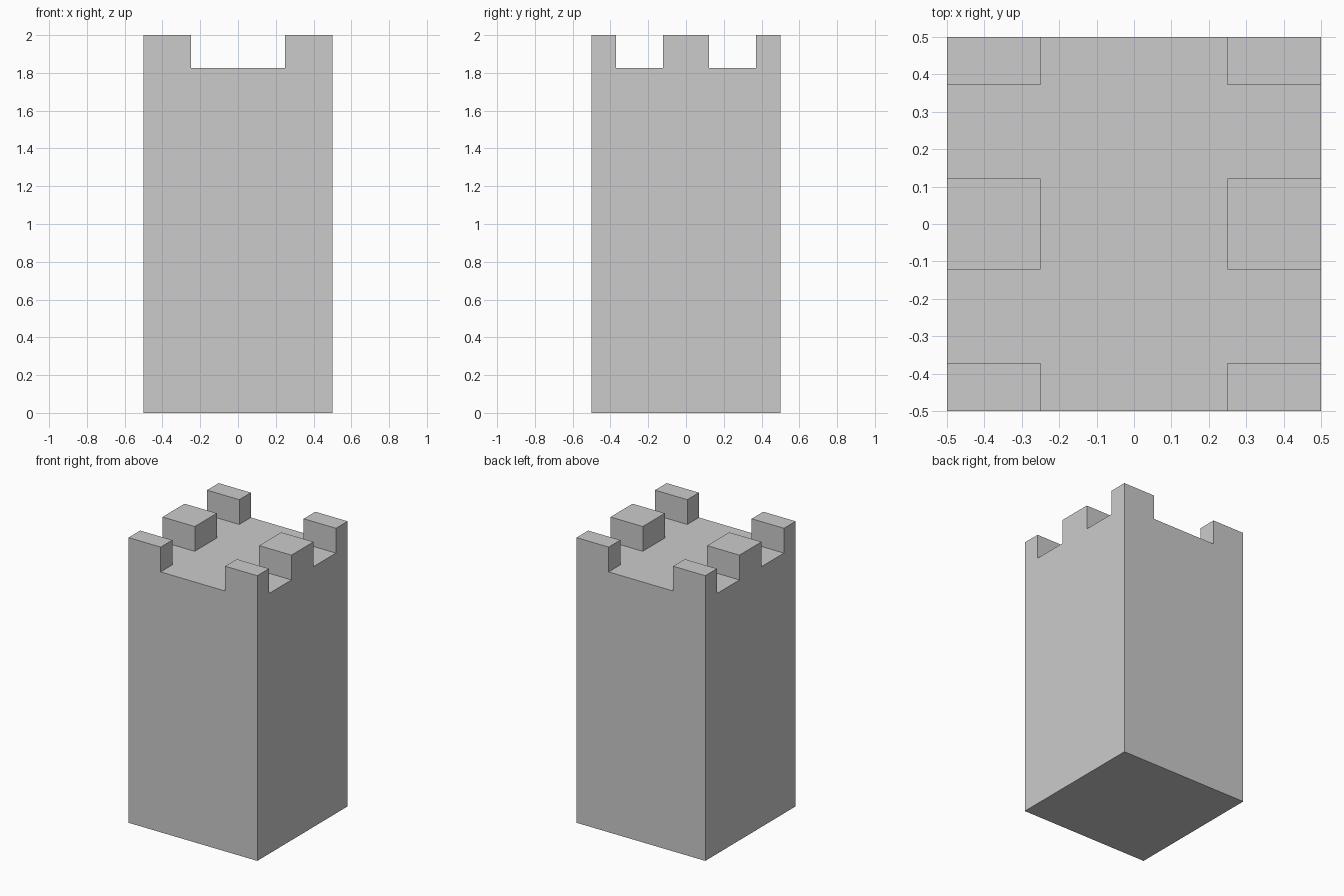
import bpy, bmesh, math
from mathutils import Matrix, Vector

if "Cube" in bpy.data.objects:
    bpy.data.objects.remove(bpy.data.objects["Cube"])

FLOOR, TOP = 1.826, 2.0
CUTS = {0: (-0.25, 0.25), 1: (-0.371, -0.122, 0.122, 0.371)}

# Tower body
bm = bmesh.new()
bmesh.ops.create_cube(bm, size=1, matrix=Matrix.Translation((0, 0, FLOOR / 2))
                      @ Matrix.Diagonal((1, 1, FLOOR, 1)))

# Slice along the battlement lines
for axis, values in CUTS.items():
    for v in values:
        co, no = Vector((0, 0, 0)), Vector((0, 0, 0))
        co[axis], no[axis] = v, 1
        bmesh.ops.bisect_plane(bm, geom=bm.verts[:] + bm.edges[:] + bm.faces[:],
                               plane_co=co, plane_no=no)

# Raise three merlons on the left and right sides
cells = []
for f in bm.faces:
    c = f.calc_center_median()
    if f.normal.z > 0.9 and abs(c.x) > 0.25 and (abs(c.y) < 0.1 or abs(c.y) > 0.4):
        cells.append(f)
raised = bmesh.ops.extrude_discrete_faces(bm, faces=cells)["faces"]
for f in raised:
    bmesh.ops.translate(bm, verts=f.verts[:], vec=(0, 0, TOP - FLOOR))

# Merge coplanar faces into clean flat walls
bmesh.ops.remove_doubles(bm, verts=bm.verts[:], dist=1e-5)
bmesh.ops.dissolve_limit(bm, angle_limit=math.radians(1),
                         verts=bm.verts[:], edges=bm.edges[:])
bmesh.ops.recalc_face_normals(bm, faces=bm.faces[:])

mesh = bpy.data.meshes.new("castle_tower")
bm.to_mesh(mesh)
bm.free()
tower = bpy.data.objects.new("castle_tower", mesh)
bpy.context.collection.objects.link(tower)
